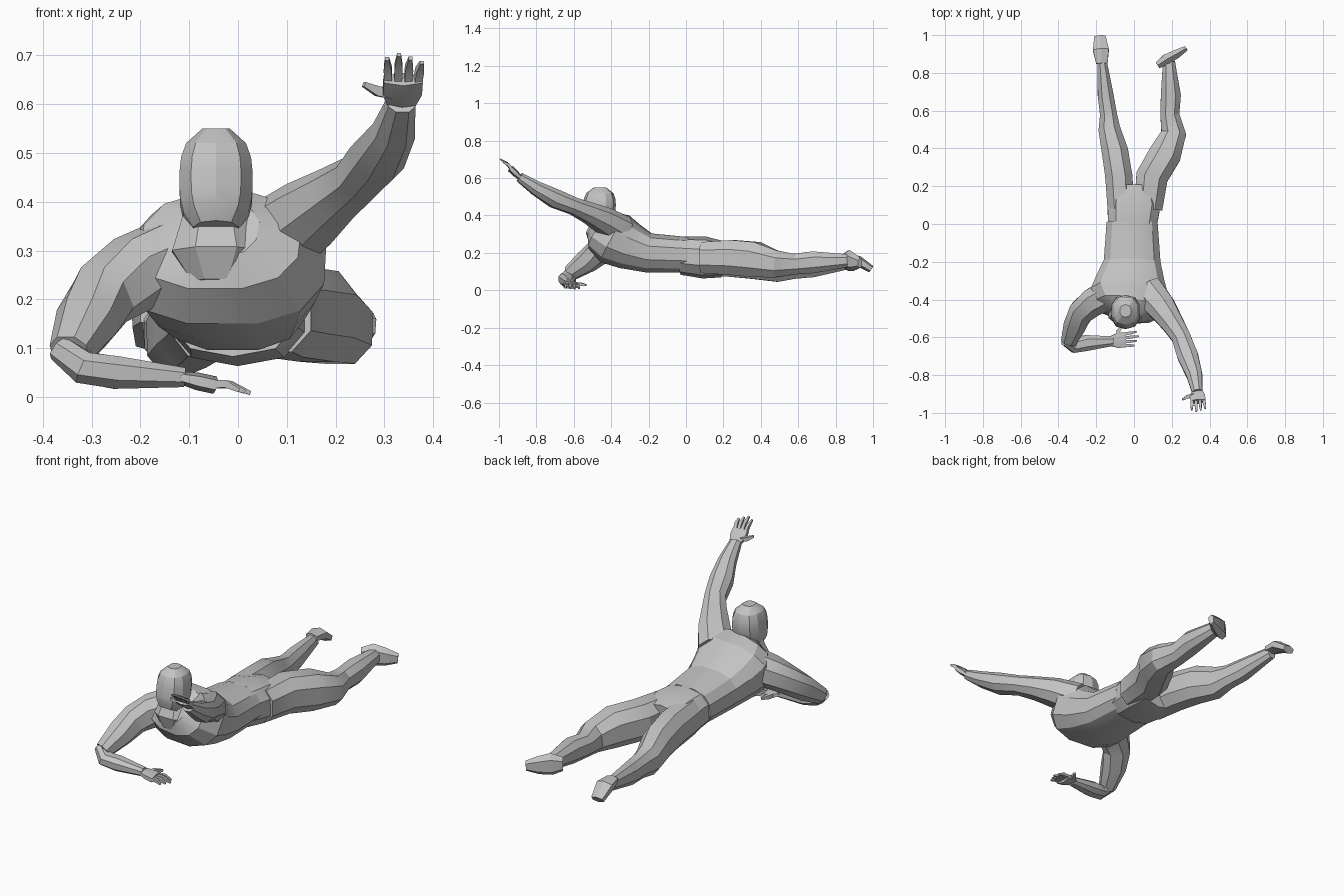
import bpy
import bmesh
import math
from mathutils import Vector

cube = bpy.data.objects.get("Cube")
if cube:
    bpy.data.objects.remove(cube, do_unlink=True)

UP = Vector((0, 0, 1))
BACK = Vector((0, 1, 0))
RIGHT = Vector((-1, 0, 0))

# One plain grey material for the whole figure
grey = (.55, .55, .55, 1)
clay = bpy.data.materials.new("clay_grey")
clay.use_nodes = True
clay.diffuse_color = grey
shader = next(node for node in clay.node_tree.nodes if node.type == 'BSDF_PRINCIPLED')
shader.inputs["Base Color"].default_value = grey


def squash(value, power):
    """Push a circle coordinate towards a rounded box."""
    return math.copysign(abs(value) ** power, value)


def finish(name, bm):
    """Turn the bmesh into a shaded, coloured object."""
    bmesh.ops.recalc_face_normals(bm, faces=bm.faces)
    mesh = bpy.data.meshes.new(name)
    bm.to_mesh(mesh)
    bm.free()
    mesh.materials.append(clay)
    part = bpy.data.objects.new(name, mesh)
    bpy.context.collection.objects.link(part)
    bpy.ops.object.select_all(action='DESELECT')
    part.select_set(True)
    bpy.context.view_layer.objects.active = part
    bpy.ops.object.shade_smooth_by_angle(angle=math.radians(25))


def tube(name, stations, depth=1, sides=8, power=.85, reference=UP):
    """Loft rings along a path; each station is x, y, z and half width."""
    bm = bmesh.new()
    centres = [Vector(station[:3]) for station in stations]
    last = len(centres) - 1
    limit = math.cos(math.pi / sides) ** power
    rings = []
    for index, (centre, station) in enumerate(zip(centres, stations)):
        before = centres[max(index - 1, 0)]
        after = centres[min(index + 1, last)]
        along = (after - before).normalized()
        across = along.cross(reference).normalized()
        above = across.cross(along)
        width = station[3] / limit
        ring = []
        for corner in range(sides):
            angle = math.tau * (corner + .5) / sides
            sideways = across * squash(math.cos(angle), power) * width
            upwards = above * squash(math.sin(angle), power) * width * depth
            ring.append(bm.verts.new(centre + sideways + upwards))
        rings.append(ring)
    for lower, upper in zip(rings, rings[1:]):
        for corner in range(sides):
            following = (corner + 1) % sides
            bm.faces.new((lower[corner], lower[following], upper[following], upper[corner]))
    bm.faces.new(rings[0])
    bm.faces.new(rings[-1])
    finish(name, bm)


def finger(name, root, tip, bend, radius):
    """Thin square finger with its knuckle pushed along the bend vector."""
    knuckle = root.lerp(tip, .5) + bend
    tube(name, [(*root, radius), (*knuckle, radius), (*tip, radius / 2)], sides=4, power=1)


def hand(side, wrist, heading, thumbward, length=.15, breadth=.04):
    """Flat palm, four fanned fingers and a thumb, built out from the wrist."""
    wrist = Vector(wrist)
    forward = Vector(heading).normalized()
    outward = thumbward.cross(forward).normalized()
    if outward.z < 0:
        outward.negate()
    middle = wrist + forward * length * .25
    knuckles = wrist + forward * length / 2
    tube(side + "_palm", [(*wrist, breadth * .7), (*middle, breadth), (*knuckles, breadth)],
         depth=.4, sides=6)
    for place, label in enumerate(("little", "ring", "middle", "index")):
        spread = (place - 1.5) / 1.5
        reach = length * (1 - abs(spread - .3) / 8)
        root = knuckles + thumbward * spread * breadth * .75 - forward * length / 15
        tip = wrist + forward * reach + thumbward * spread * breadth * .9
        finger(f"{side}_{label}_finger", root, tip, outward * length / 20, breadth / 5)
    root = wrist + forward * length * .2 + thumbward * breadth / 2
    tip = wrist + forward * length * .4 + thumbward * breadth * 2
    finger(side + "_thumb", root, tip, forward * -length / 25, breadth / 4)


# Torso: arched shirt over the pelvis
tube("shirt", [(-.01, .01, .19, .135), (-.01, -.2, .2, .15), (-.02, -.3, .235, .18),
               (-.025, -.38, .275, .205), (-.035, -.45, .32, .165), (-.045, -.48, .34, .09)],
     depth=.7, sides=12, power=.8)
tube("pelvis", [(-.01, -.02, .185, .128), (0, .1, .175, .14), (0, .2, .165, .12)],
     depth=.77, sides=10, power=.8)

# Flared neck and rounded box head with the chin set forward
tube("neck", [(-.045, -.475, .235, .05), (-.045, -.465, .295, .09),
              (-.045, -.455, .345, .075), (-.045, -.45, .4, .06)],
     depth=.8, reference=BACK)
skull = []
for step in range(8):
    height = step / 7
    swell = math.sqrt(1 - abs(1.8 * height - .85) ** 3)
    skull.append((-.045, -.46 - .035 * (1 - height) ** 3, .34 + .21 * height, .075 * swell))
tube("head", skull, depth=1.13, sides=10, power=.8, reference=BACK)

# Left arm reaching forward and up
tube("left_arm", [(.07, -.35, .32, .085), (.145, -.44, .375, .075), (.2, -.52, .415, .06),
                  (.25, -.6, .45, .05), (.285, -.7, .49, .055), (.32, -.8, .545, .042),
                  (.335, -.89, .605, .028)], depth=.9)
hand("left", (.335, -.885, .6), (.05, -.75, .7), RIGHT)

# Right arm folded in front of the chest
tube("right_upper_arm", [(-.13, -.37, .285, .08), (-.21, -.41, .255, .075),
                         (-.275, -.46, .21, .066), (-.31, -.53, .155, .06),
                         (-.345, -.62, .09, .04)])
tube("right_forearm", [(-.36, -.61, .1, .035), (-.315, -.64, .06, .042),
                       (-.25, -.63, .05, .042), (-.11, -.62, .04, .025)], depth=.8)
hand("right", (-.12, -.62, .04), (1, .1, -.22), BACK)

# Legs stretched backwards
tube("right_leg", [(-.07, .08, .175, .07), (-.08, .25, .165, .072), (-.1, .38, .15, .07),
                   (-.13, .5, .12, .058), (-.135, .58, .12, .045), (-.15, .68, .125, .042),
                   (-.17, .87, .145, .024)], depth=1.3)
tube("left_leg", [(.075, .08, .175, .075), (.095, .25, .175, .085), (.165, .37, .165, .085),
                  (.21, .48, .14, .066), (.19, .58, .14, .05), (.195, .68, .15, .053),
                  (.185, .86, .158, .032)], depth=1.1)

# Feet: right sole faces up and back, left foot turned outwards
tube("right_foot", [(-.17, .85, .165, .03), (-.175, .92, .158, .042), (-.18, .99, .113, .03)],
     depth=.6, sides=6)
tube("left_foot", [(.125, .84, .16, .018), (.17, .87, .16, .028), (.225, .9, .15, .023),
                   (.276, .93, .145, .013)], depth=1.8, sides=6)
